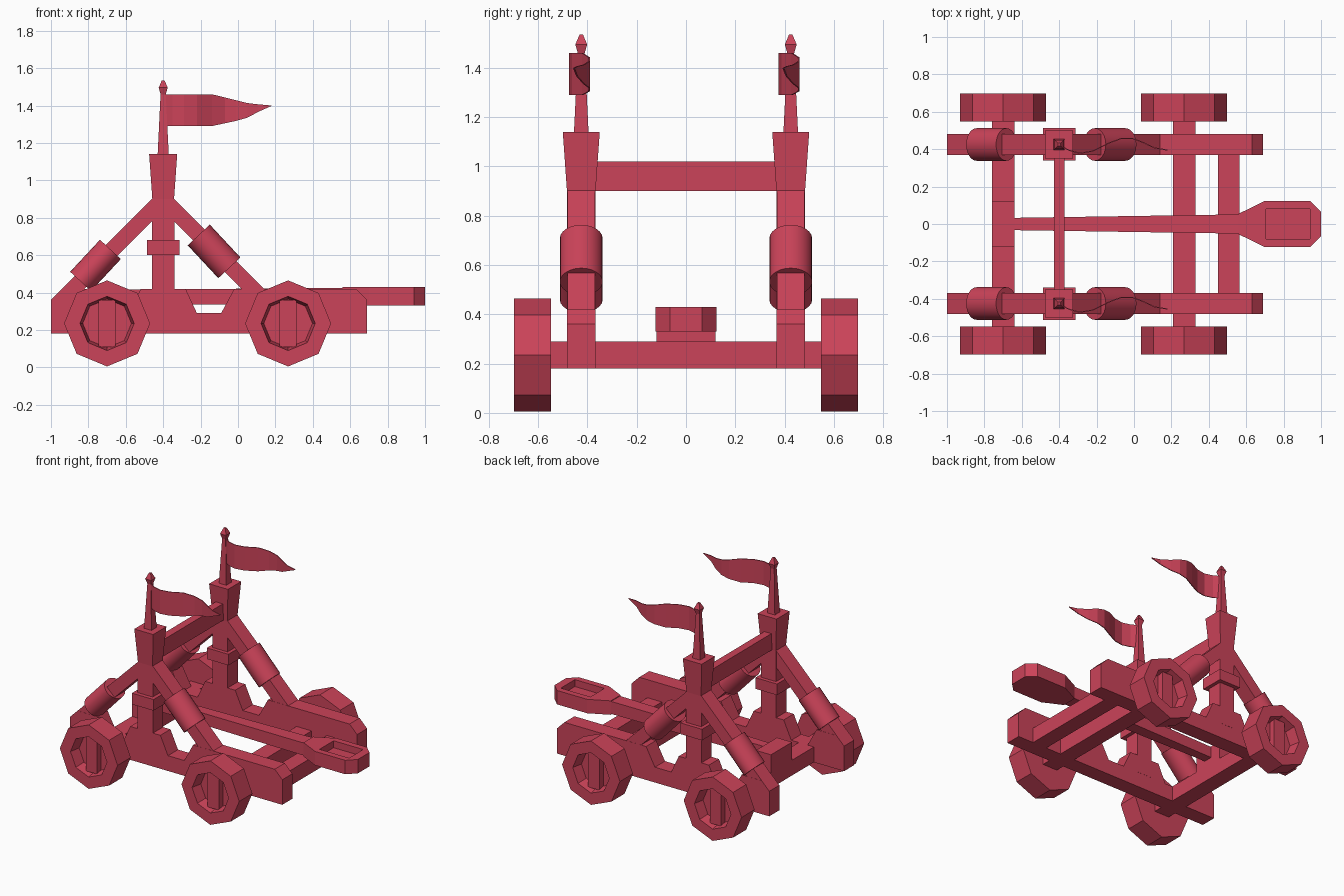
import bpy, bmesh, math
from mathutils import Vector, Matrix

if "Cube" in bpy.data.objects:
    bpy.data.objects.remove(bpy.data.objects["Cube"], do_unlink=True)

red = bpy.data.materials.new("crimson")
red.use_nodes = True
COLOUR = (0.60, 0.056, 0.10, 1)
red.diffuse_color = COLOUR
red.node_tree.nodes["Principled BSDF"].inputs["Base Color"].default_value = COLOUR

RAIL_Y = 0.425
POST_X = -0.40


def finish(name, bm, mirror=False):
    bmesh.ops.recalc_face_normals(bm, faces=bm.faces)
    mesh = bpy.data.meshes.new(name)
    bm.to_mesh(mesh)
    bm.free()
    mesh.materials.append(red)
    obj = bpy.data.objects.new(name, mesh)
    bpy.context.collection.objects.link(obj)
    if mirror:
        mod = obj.modifiers.new("both_sides", "MIRROR")
        mod.use_axis = (False, True, False)
        mod.use_mirror_merge = False
    return obj


def loft(name, rings, mirror=False):
    """Bridge rings of points in order and cap both ends."""
    bm = bmesh.new()
    loops = [[bm.verts.new(p) for p in ring] for ring in rings]
    n = len(loops[0])
    for a, b in zip(loops, loops[1:]):
        for i in range(n):
            j = (i + 1) % n
            bm.faces.new((a[i], a[j], b[j], b[i]))
    bm.faces.new(loops[0])
    bm.faces.new(loops[-1])
    return finish(name, bm, mirror)


def side_prism(name, outline, y0, y1, mirror=False):
    return loft(name, [[(x, y, z) for x, z in outline] for y in (y0, y1)], mirror)


def box(name, x0, x1, y0, y1, z0, z1, mirror=False):
    return side_prism(name, [(x0, z0), (x1, z0), (x1, z1), (x0, z1)], y0, y1, mirror)


def square_stack(name, levels, mirror=False):
    """Square column over a post, from (height, half width) levels."""
    corners = [(-1, -1), (1, -1), (1, 1), (-1, 1)]
    return loft(name, [[(POST_X + a * h, RAIL_Y + b * h, z) for a, b in corners]
                       for z, h in levels], mirror)


# Side rails with a notch on each side of the post
notch = [(0.38, 0.42), (0.31, 0.29), (0.18, 0.29), (0.12, 0.42)]
rail = [(-1, 0.18), (0.69, 0.18), (0.69, 0.36), (0.63, 0.42)]
rail += [(POST_X + d, z) for d, z in notch]
rail += [(POST_X - d, z) for d, z in reversed(notch)]
rail += [(-0.94, 0.42), (-1, 0.36)]
side_prism("side_rail", rail, 0.368, 0.482, True)

# Axles, front crossbeam and arm pivot
for name, x in (("rear", -0.70), ("front", 0.268)):
    box(name + "_axle", x - 0.06, x + 0.06, -0.57, 0.57, 0.18, 0.29)

    # Octagonal wheel with a recessed hub and upright hub bar
    profile = [(0.23, 0.548), (0.23, 0.697), (0.145, 0.697), (0.13, 0.62)]
    rings = [[(x + r * math.sin(k * math.pi / 4), y, 0.235 + r * math.cos(k * math.pi / 4))
              for k in range(8)] for r, y in profile]
    loft(name + "_wheel", rings, True)
    box(name + "_hub_bar", x - 0.045, x + 0.045, 0.60, 0.665, 0.11, 0.36, True)
box("front_crossbeam", 0.45, 0.565, -0.37, 0.37, 0.18, 0.29)
box("arm_pivot", -0.76, -0.64, -0.12, 0.12, 0.28, 0.42)

# Posts, collars, flared caps and top crossbar
box("post", -0.46, -0.34, 0.367, 0.483, 0.29, 0.90, True)
box("post_collar", -0.486, -0.314, 0.34, 0.512, 0.60, 0.68, True)
square_stack("post_cap", [(0.90, 0.058), (1.14, 0.075)], True)
box("top_crossbar", -0.428, -0.372, -0.37, 0.37, 0.90, 1.02)

# Flagpoles with pointed finials
square_stack("flagpole", [(1.13, 0.030), (1.46, 0.014), (1.495, 0.024), (1.535, 0.007)], True)

# Diagonal struts and the drums around them
for name, s, centre, half_len, radius in (("rear", -1, (-0.762, RAIL_Y, 0.545), 0.117, 0.076),
                                          ("front", 1, (-0.128, RAIL_Y, 0.62), 0.12, 0.081)):
    strut = [(POST_X + s * d, z) for d, z in ((0.05, 0.91), (0.55, 0.41), (0.43, 0.41), (0.05, 0.79))]
    side_prism(name + "_strut", strut, 0.369, 0.481, True)
    bm = bmesh.new()
    bmesh.ops.create_cone(bm, cap_ends=True, segments=24, radius1=1, radius2=1, depth=2)
    size = Matrix.Diagonal((radius, 0.087, half_len, 1))
    turn = Matrix.Rotation(math.radians(-s * 43), 4, "Y")
    bm.transform(Matrix.Translation(Vector(centre)) @ turn @ size)
    drum = finish(name + "_drum", bm, True)
    bpy.ops.object.select_all(action="DESELECT")
    drum.select_set(True)
    bpy.context.view_layer.objects.active = drum
    bpy.ops.object.shade_smooth_by_angle(angle=math.radians(35))

# Throwing arm
arm = [(-0.70, 0.032, 0.415), (0.60, 0.052, 0.425)]
loft("throwing_arm", [[(x, -h, 0.335), (x, h, 0.335), (x, h, top), (x, -h, top)]
                      for x, h, top in arm])

# Spoon at the arm's end, hollowed on top
half = [(0.56, 0.055), (0.70, 0.124), (0.94, 0.124), (1.0, 0.065)]
outline = half + [(x, -y) for x, y in reversed(half)]
spoon = loft("arm_spoon", [[(x, y, z) for x, y in outline] for z in (0.33, 0.43)])
cutter = box("spoon_cutter", 0.705, 0.94, -0.08, 0.08, 0.38, 0.50)
cutter.hide_render = True
cutter.hide_viewport = True
hollow = spoon.modifiers.new("hollow", "BOOLEAN")
hollow.operation = "DIFFERENCE"
hollow.object = cutter

# Waving pennants, both blown the same way
stations = [(-0.40, 0, 1.29, 1.46), (-0.35, -0.03, 1.29, 1.46), (-0.29, -0.047, 1.29, 1.46),
            (-0.22, -0.035, 1.29, 1.46), (-0.14, 0.005, 1.29, 1.46), (-0.07, 0.032, 1.305, 1.443),
            (-0.01, 0.033, 1.318, 1.428), (0.05, 0.01, 1.335, 1.413),
            (0.11, -0.018, 1.367, 1.406), (0.18, -0.03, 1.398, 1.40)]
for name, y in (("right_pennant", -RAIL_Y), ("left_pennant", RAIL_Y)):
    t = 0.003
    loft(name, [[(x, y + w - t, lo), (x, y + w + t, lo), (x, y + w + t, hi), (x, y + w - t, hi)]
                for x, w, lo, hi in stations])
